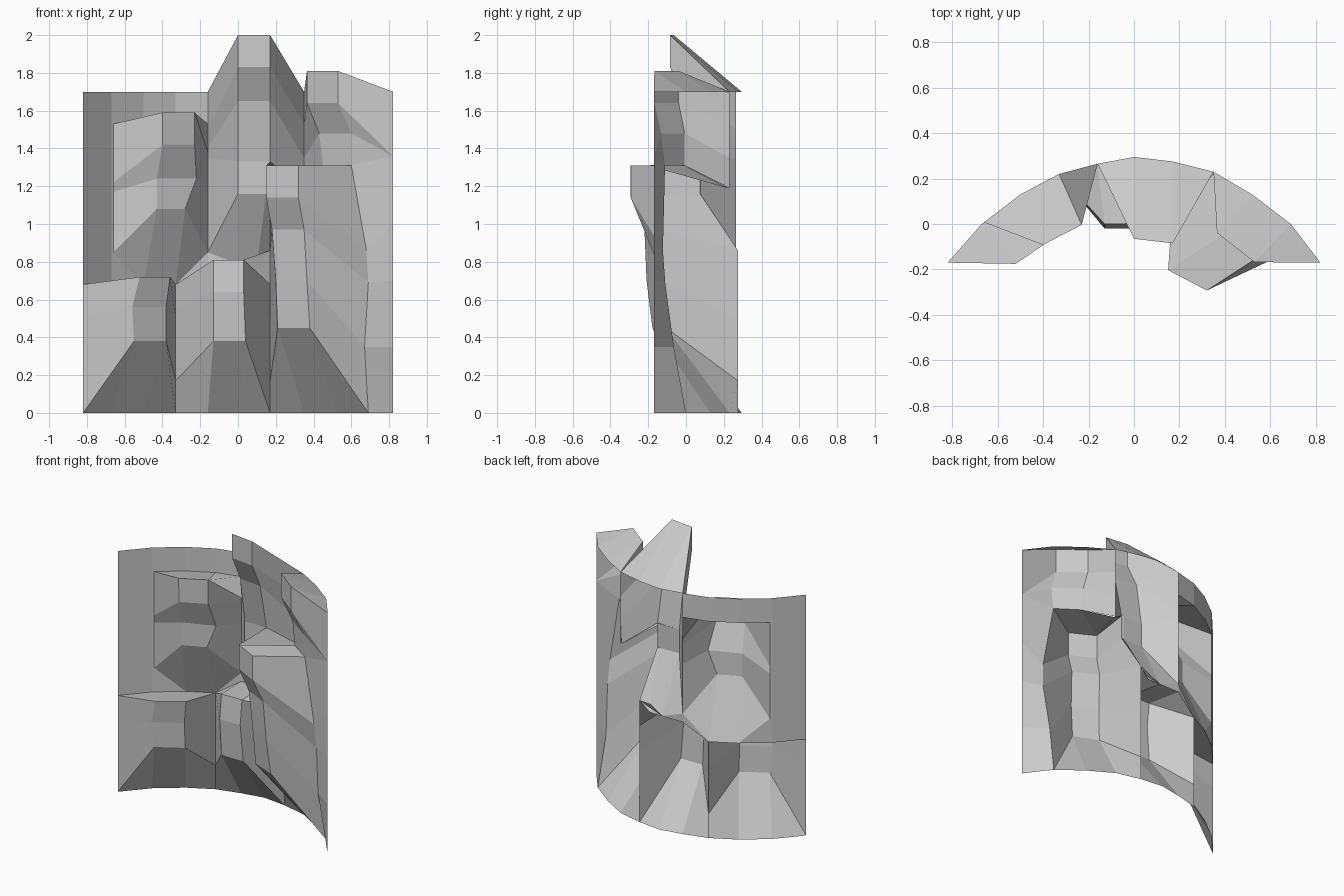
import bpy, bmesh

# Curved wall line seen from above: ten flat segments
ARC = [(-.82, -.17), (-.67, 0), (-.5, .13), (-.33, .22), (-.16, .265), (0, .295),
       (.17, .275), (.35, .23), (.52, .13), (.69, 0), (.82, -.17)]


def wall_y(x):
    for (x0, y0), (x1, y1) in zip(ARC, ARC[1:]):
        if x <= x1 + 1e-6:
            return y0 + (y1 - y0) * (x - x0) / (x1 - x0)
    return ARC[-1][1]


def rock(name, left, right, rows):
    """Open shell between two side edges, rows from top to bottom.
    Row: left z, inner z, right z, then (x, push toward the front) per inner point.
    A side is one x on the wall, or one (x, push) per row."""
    def side(s):
        return s if isinstance(s, list) else [(s, 0)] * len(rows)
    bm = bmesh.new()
    grid = []
    for (zl, zi, zr, *inner), lft, rgt in zip(rows, side(left), side(right)):
        pts = [(*lft, zl)]
        pts += [(x, d, zi) for x, d in zip(inner[::2], inner[1::2])]
        pts.append((*rgt, zr))
        grid.append([bm.verts.new((x, wall_y(x) - d, z)) for x, d, z in pts])
    for a, b in zip(grid, grid[1:]):
        for i in range(len(a) - 1):
            bm.faces.new((a[i], b[i], b[i + 1], a[i + 1]))
    bmesh.ops.remove_doubles(bm, verts=bm.verts, dist=1e-4)
    me = bpy.data.meshes.new(name)
    bm.to_mesh(me)
    bm.free()
    ob = bpy.data.objects.new(name, me)
    bpy.context.collection.objects.link(ob)


# Plain wall left visible around the boulders
rock("wall_top_strip", -.82, -.16, [
    (1.7, 1.7, 1.7, -.67, 0, -.5, 0, -.33, 0),
    (1.53, 1.53, 1.53, -.67, 0, -.5, 0, -.33, 0)])
rock("wall_left_strip", -.82, -.66, [
    (1.53, 1.53, 1.53, -.67, 0), (1.2, 1.2, 1.2, -.67, 0), (.68, .68, .68, -.67, 0)])
rock("wall_corner", -.66, -.5, [(.85, 0, .68), (.68, 0, .68)])
rock("wall_notch", -.33, -.16, [(.68, 0, .85), (.68, 0, .79)])

# Upper row of boulders
rock("upper_left_boulder", -.66, -.16, [
    (1.53, 1.53, 1.53, -.5, 0, -.33, 0),
    (1.53, 1.59, 1.38, -.4, .275, -.23, .25),
    (1.22, 1.42, 1.34, -.4, .27, -.23, .25),
    (1.17, 1.24, 1.2, -.43, .18, -.22, .18),
    (.85, 1.08, .85, -.43, .18, -.28, .18),
    (.85, .68, .85, -.5, 0, -.33, 0)])
rock("peak_boulder", -.16, [(.35, 0)] * 4 + [(.35, .01)], [
    (1.7, 1.7, 1.7, 0, 0, .17, 0),
    (1.7, 2.0, 1.7, 0, .36, .17, .36),
    (1.5, 1.83, 1.53, 0, .36, .17, .36),
    (1.4, 1.65, 1.35, 0, .27, .17, .27),
    (1.35, 1.33, 1.19, 0, .22, .17, .2)])
rock("peak_boulder_foot", -.16, [(.17, .2), (.17, .2), (.17, 0), (.17, 0)], [
    (1.35, 1.33, 1.33, 0, .22, .15, .2),
    (.85, 1.16, 1.16, 0, .22, .15, .2),
    (.85, .79, .86, 0, .03, .1, .02),
    (.79, .79, .86, 0, .03, .1, .02)])
rock("upper_right_boulder", .35, .82, [
    (1.7, 1.7, 1.7, .52, 0, .69, 0),
    (1.7, 1.81, 1.7, .365, .26, .53, .29),
    (1.53, 1.64, 1.36, .365, .26, .53, .29),
    (1.35, 1.48, 1.36, .43, .19, .6, .2),
    (1.19, 1.31, 1.36, .45, .18, .6, .18)])

# Lower row of boulders
rock("lower_left_boulder", -.82, -.33, [
    (.68, .68, .68, -.67, 0, -.5, 0),
    (.68, .72, .68, -.52, .29, -.36, .27),
    (.51, .56, .5, -.56, .25, -.38, .25),
    (0, .38, .17, -.55, .24, -.38, .24),
    (0, 0, 0, -.67, 0, -.5, 0)])
rock("lower_centre_boulder", -.33, .17, [
    (.68, .79, .86, -.16, 0, 0, .03),
    (.68, .81, .68, -.13, .27, .03, .29),
    (.55, .64, .5, -.13, .29, .03, .31),
    (.17, .38, 0, -.13, .27, .04, .29),
    (0, 0, 0, -.16, 0, 0, 0)])

# Outer edge shared by the lower right boulder and the wall beside it
edge = [(.6, .18), (.6, .18), (.68, .13), (.69, .11), (.67, .08), (.69, 0), (.69, 0)]
rock("lower_right_boulder",
     [(.35, .01), (.17, .2), (.17, .2), (.17, 0), (.17, 0), (.17, 0), (.17, 0)], edge, [
         (1.19, 1.31, 1.31, .45, .18, .451, .18),
         (1.33, 1.31, 1.31, .15, .48, .32, .53),
         (1.16, 1.14, .86, .15, .48, .32, .53),
         (.86, .97, .69, .18, .41, .35, .45),
         (.5, .7, .35, .2, .39, .365, .43),
         (.17, .45, 0, .21, .37, .38, .39),
         (0, 0, 0, .35, 0, .52, 0)])
rock("wall_right_strip", edge[1:6], .82, [
    (1.31, 0, 1.36), (.86, 0, 1), (.69, 0, .7), (.35, 0, .35), (0, 0, 0)])
